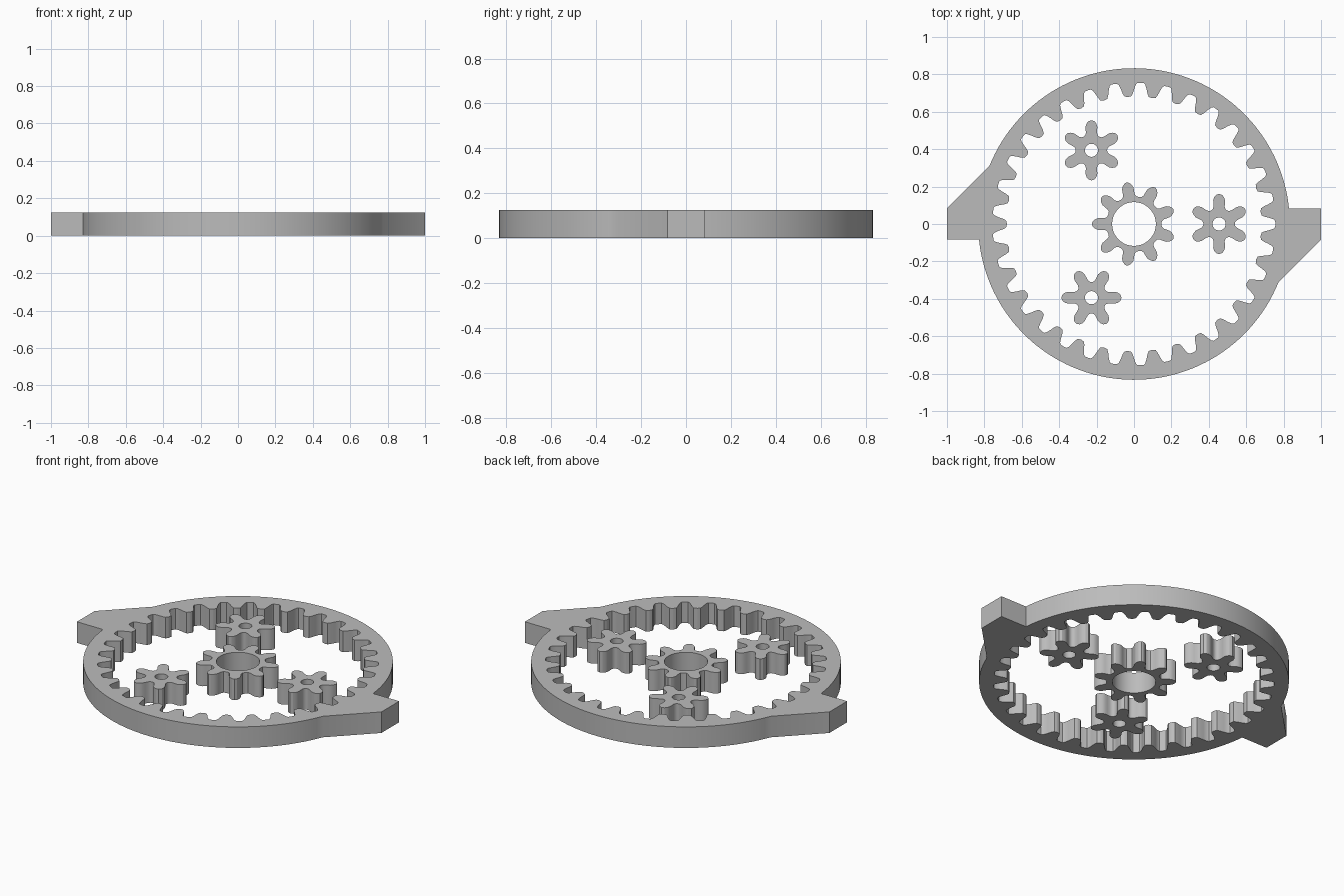
import bpy, bmesh
from math import radians, degrees, sin, cos, asin, atan2, hypot

if "Cube" in bpy.data.objects:
    bpy.data.objects.remove(bpy.data.objects["Cube"], do_unlink=True)

HEIGHT = 0.125
LUG = 0.083       # half width of the lugs
CORNER = (0.773, 0.31)  # where a lug's slope meets the rim

grey = bpy.data.materials.new("plain grey")
grey.use_nodes = True
grey.diffuse_color = (0.5, 0.5, 0.5, 1)
grey.node_tree.nodes["Principled BSDF"].inputs["Base Color"].default_value = (0.5, 0.5, 0.5, 1)


def polar(r, angle):
    return (r * cos(radians(angle)), r * sin(radians(angle)))


def arc(r, start, end, steps):
    return [polar(r, start + (end - start) * i / steps) for i in range(steps + 1)]


def circle(r, steps=48):
    return arc(r, 0, 360, steps)[:-1]


def toothed(count, half, phase=0):
    """Repeat a mirrored half tooth, given as (angle, radius) from its middle outward."""
    tooth = [(-a, r) for a, r in reversed(half[1:])] + half
    return [polar(r, phase + 360 * i / count + a) for i in range(count) for a, r in tooth]


def plate(name, loops, location=(0, 0)):
    """Extrude an outline with holes into a flat solid standing on the ground."""
    curve = bpy.data.curves.new(name + "_outline", "CURVE")
    curve.dimensions = "2D"
    curve.fill_mode = "BOTH"
    curve.extrude = HEIGHT / 2
    for loop in loops:
        spline = curve.splines.new("POLY")
        spline.points.add(len(loop) - 1)
        for point, (x, y) in zip(spline.points, loop):
            point.co = (x, y, 0, 1)
        spline.use_cyclic_u = True
    source = bpy.data.objects.new(name + "_source", curve)
    bpy.context.scene.collection.objects.link(source)
    graph = bpy.context.evaluated_depsgraph_get()
    mesh = bpy.data.meshes.new_from_object(source.evaluated_get(graph))
    bpy.data.objects.remove(source, do_unlink=True)

    bm = bmesh.new()
    bm.from_mesh(mesh)
    bmesh.ops.remove_doubles(bm, verts=bm.verts, dist=0.0002)
    bmesh.ops.recalc_face_normals(bm, faces=bm.faces)
    bm.to_mesh(mesh)
    bm.free()
    mesh.name = name
    mesh.materials.clear()
    mesh.materials.append(grey)

    obj = bpy.data.objects.new(name, mesh)
    bpy.context.scene.collection.objects.link(obj)
    obj.location = (*location, HEIGHT / 2)
    bpy.ops.object.select_all(action="DESELECT")
    obj.select_set(True)
    bpy.context.view_layer.objects.active = obj
    bpy.ops.object.shade_smooth_by_angle(angle=radians(25))
    return obj


# Outer ring: round rim with two opposite lugs, teeth on the inside
rim = hypot(*CORNER)
half_rim = [(1, -LUG), (1, LUG)] + arc(
    rim, degrees(asin(LUG / rim)), 180 - degrees(atan2(CORNER[1], CORNER[0])), 60)
rim_outline = half_rim + [(-x, -y) for x, y in half_rim]
ring_gap = [(0, 0.756), (1.3, 0.755), (1.9, 0.747), (2.6, 0.724),
            (3.2, 0.70), (3.9, 0.684), (5.2, 0.68)]
plate("ring_gear", [rim_outline, toothed(33, ring_gap)])

# Central gear with a wide bore
sun_tooth = [(0, 0.226), (3.5, 0.221), (6.5, 0.21), (9, 0.196),
             (10, 0.18), (11, 0.162), (14, 0.15), (18, 0.147)]
plate("sun_gear", [toothed(9, sun_tooth, 20), circle(0.117)])

# Three small gears around the centre
planet_tooth = [(0, 0.161), (6, 0.156), (10.5, 0.145), (14, 0.13),
                (15.5, 0.115), (18, 0.097), (23, 0.087), (28, 0.084)]
for name, angle, phase in (("right_planet", 0, 30), ("back_planet", 120, 30),
                           ("front_planet", 240, 0)):
    plate(name + "_gear", [toothed(6, planet_tooth, phase), circle(0.035, 32)],
          polar(0.455, angle))
